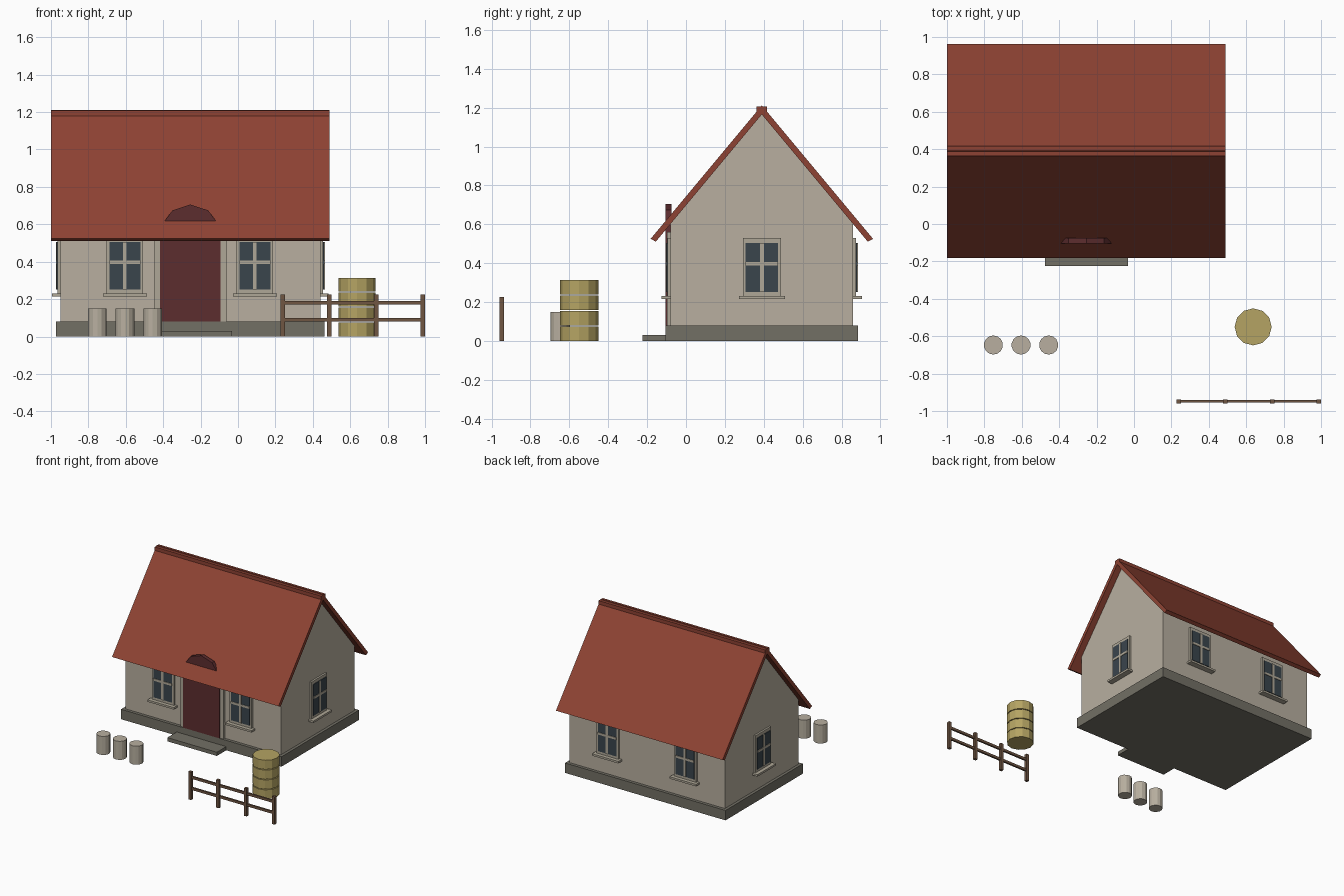
import bpy, bmesh
from math import pi, sin, cos
from mathutils import Matrix, Vector

cube = bpy.data.objects.get("Cube")
if cube:
    bpy.data.objects.remove(cube, do_unlink=True)


def material(name, r, g, b):
    m = bpy.data.materials.new(name)
    m.use_nodes = True
    m.diffuse_color = (r, g, b, 1)
    m.node_tree.nodes["Principled BSDF"].inputs["Base Color"].default_value = (r, g, b, 1)
    return m


ROOF = material("roof_red", 0.27, 0.055, 0.033)
WALL = material("plaster", 0.48, 0.43, 0.35)
TRIM = material("trim_beige", 0.43, 0.39, 0.31)
STONE = material("stone_grey", 0.17, 0.16, 0.13)
DOOR = material("door_maroon", 0.107, 0.026, 0.028)
GLASS = material("glass_blue", 0.042, 0.059, 0.073)
STRAW = material("straw_yellow", 0.46, 0.37, 0.125)
WOOD = material("wood_brown", 0.16, 0.092, 0.055)


def finish(name, bm, mat, matrix=None):
    bmesh.ops.recalc_face_normals(bm, faces=bm.faces[:])
    me = bpy.data.meshes.new(name)
    bm.to_mesh(me)
    bm.free()
    me.materials.append(mat)
    ob = bpy.data.objects.new(name, me)
    if matrix:
        ob.matrix_world = matrix
    bpy.context.collection.objects.link(ob)
    return ob


def box(name, x, y, z, mat, matrix=None):
    """Box from (low, high) pairs on each axis."""
    bm = bmesh.new()
    bmesh.ops.create_cube(bm, size=1)
    for v in bm.verts:
        v.co = Vector([(a + b) / 2 + c * (b - a) for (a, b), c in zip((x, y, z), v.co)])
    return finish(name, bm, mat, matrix)


def prism(name, points, depth, mat):
    """Extrude a closed outline along the vector depth."""
    bm = bmesh.new()
    face = bm.faces.new([bm.verts.new(p) for p in points])
    out = bmesh.ops.extrude_face_region(bm, geom=[face])
    moved = [v for v in out["geom"] if isinstance(v, bmesh.types.BMVert)]
    bmesh.ops.translate(bm, verts=moved, vec=depth)
    return finish(name, bm, mat)


def drum(name, x, y, z, radius, height, sides, mat):
    bm = bmesh.new()
    bmesh.ops.create_cone(bm, cap_ends=True, segments=sides, radius1=radius,
                          radius2=radius, depth=height)
    return finish(name, bm, mat, Matrix.Translation((x, y, z + height / 2)))


CX, CY = -0.255, 0.39          # house centre
HX, HY = 0.695, 0.47           # wall half sizes
APEX, SLOPE = 1.165, 1.2

# House body
box("plinth", (CX - 0.718, CX + 0.718), (CY - 0.495, CY + 0.495), (0, 0.08), STONE)
box("door_step", (-0.475, -0.032), (-0.225, -0.1), (0, 0.03), STONE)
eave = APEX - HY * SLOPE
outline = [(CY - HY, 0.08), (CY + HY, 0.08), (CY + HY, eave), (CY, APEX), (CY - HY, eave)]
prism("walls", [(CX - HX, y, z) for y, z in outline], (2 * HX, 0, 0), WALL)

# Roof slabs and ridge cap
for side, label in ((-1, "front"), (1, "back")):
    edge = [(0, APEX), (0.545, APEX - 0.545 * SLOPE), (0.572, 0.525), (0, 0.525 + 0.572 * SLOPE)]
    prism(label + "_roof", [(-1, CY + side * d, z) for d, z in edge], (1.49, 0, 0), ROOF)
box("ridge_cap", (-1, 0.49), (CY - 0.027, CY + 0.027), (1.175, 1.207), ROOF)

# Arched door with side posts
R, SPRING = 0.1625, 0.543
arch = [(CX + R * sin(a), SPRING + R * cos(a)) for a in [i * pi / 5 for i in range(-2, 3)]]
door = [(CX - R, 0.08), (CX - R, SPRING)] + arch + [(CX + R, SPRING), (CX + R, 0.08)]
prism("door", [(x, -0.105, z) for x, z in door], (0, 0.03, 0), DOOR)
for side, label in ((-1, "right"), (1, "left")):
    c = CX + side * (R + 0.015)
    box(label + "_door_post", (c - 0.015, c + 0.015), (-0.098, -0.07), (0.08, 0.56), TRIM)


def window(label, x, y, angle):
    """Frame, panes, glazing bars and sill, facing local -y."""
    m = Matrix.Translation((x, y, 0)) @ Matrix.Rotation(angle, 4, "Z")
    box(label + "_frame", (-0.098, 0.098), (-0.015, 0.01), (0.23, 0.53), TRIM, m)
    box(label + "_glass", (-0.083, 0.083), (-0.02, 0), (0.252, 0.505), GLASS, m)
    box(label + "_upright_bar", (-0.01, 0.01), (-0.024, 0), (0.252, 0.505), TRIM, m)
    box(label + "_cross_bar", (-0.083, 0.083), (-0.024, 0), (0.388, 0.406), TRIM, m)
    box(label + "_sill", (-0.118, 0.118), (-0.045, 0.01), (0.215, 0.231), TRIM, m)


# Windows on all four sides
for x, label in ((-0.605, "right"), (0.09, "left")):
    window("front_" + label + "_window", x, CY - HY, 0)
    window("back_" + label + "_window", x, CY + HY, pi)
window("left_gable_window", CX + HX, CY, pi / 2)
window("right_gable_window", CX - HX, CY, -pi / 2)

# Yard: three cans and a stack of round bales
for i in range(3):
    drum(f"can_{i + 1}", -0.752 + 0.148 * i, -0.647, 0, 0.051, 0.15, 14, WALL)
for i in range(4):
    drum(f"bale_{i + 1}", 0.637, -0.55, 0.08 * i, 0.099, 0.074, 12, STRAW)

# Fence
for i in range(4):
    x = 0.24 + 0.249 * i
    box(f"fence_post_{i + 1}", (x - 0.012, x + 0.012), (-0.96, -0.937), (0, 0.225), WOOD)
for z, label in ((0.09, "lower"), (0.18, "upper")):
    box(label + "_fence_rail", (0.235, 0.99), (-0.955, -0.941), (z - 0.01, z + 0.01), WOOD)
